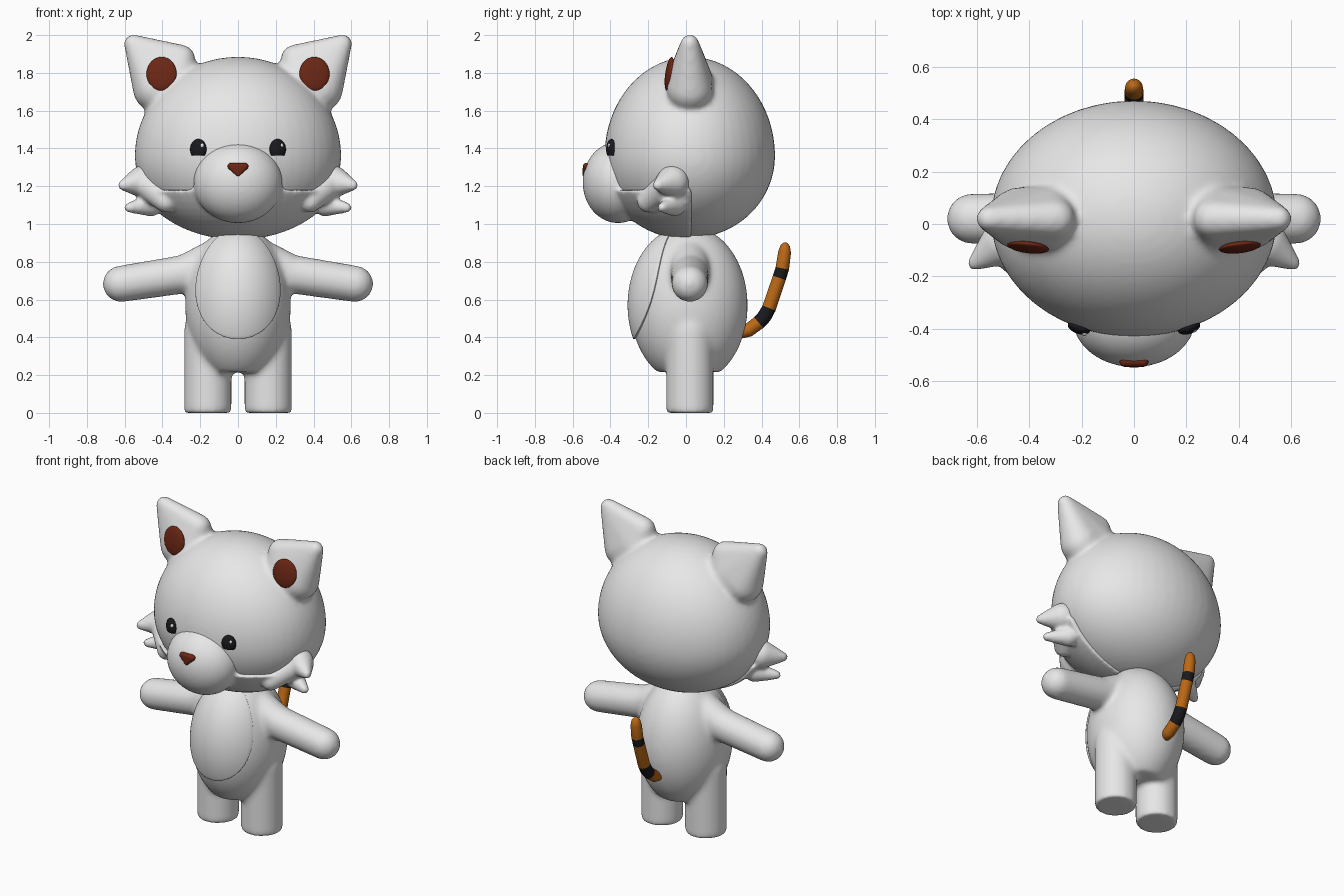
import bpy, bmesh, math
from mathutils import Vector, Matrix

if "Cube" in bpy.data.objects:
    bpy.data.objects.remove(bpy.data.objects["Cube"], do_unlink=True)


def material(name, color):
    m = bpy.data.materials.new(name)
    m.use_nodes = True
    m.diffuse_color = (*color, 1)
    m.node_tree.nodes["Principled BSDF"].inputs["Base Color"].default_value = (*color, 1)
    return m


WHITE = material("soft white", (0.8, 0.8, 0.8))
BROWN = material("red brown", (0.15, 0.02, 0.007))
BLACK = material("black", (0.01, 0.01, 0.012))
ORANGE = material("orange", (0.5, 0.14, 0.008))
GLINT = material("bright white", (1, 1, 1))

# Unit directions used for every rounded hull
tmp = bmesh.new()
bmesh.ops.create_icosphere(tmp, subdivisions=3, radius=1)
UNIT = [v.co.copy() for v in tmp.verts]
tmp.free()


def append(bm, part):
    """Add the geometry of part to bm."""
    bmesh.ops.recalc_face_normals(part, faces=part.faces)
    mesh = bpy.data.meshes.new("part")
    part.to_mesh(mesh)
    part.free()
    bm.from_mesh(mesh)
    bpy.data.meshes.remove(mesh)


def ball(bm, center, radii, low=None, cuts=(), turn=0):
    """Ellipsoid with its own lower z radius, trimmed by (point, normal) cuts."""
    part = bmesh.new()
    bmesh.ops.create_uvsphere(part, u_segments=48, v_segments=32, radius=1)
    spin = Matrix.Rotation(turn, 3, 'Z')
    for v in part.verts:
        rz = low if low and v.co.z < 0 else radii[2]
        v.co = spin @ Vector((v.co.x * radii[0], v.co.y * radii[1], v.co.z * rz)) + Vector(center)
    for point, normal in cuts:
        bmesh.ops.bisect_plane(part, geom=part.verts[:] + part.edges[:] + part.faces[:],
                               plane_co=point, plane_no=normal, clear_outer=True)
        bmesh.ops.holes_fill(part, edges=[e for e in part.edges if e.is_boundary], sides=0)
    append(bm, part)


def hull(bm, *spheres, side=1):
    """Convex skin around spheres given as (x, y, z, radius)."""
    part = bmesh.new()
    for x, y, z, r in spheres:
        for u in UNIT:
            part.verts.new(Vector((x * side, y, z)) + u * r)
    bmesh.ops.convex_hull(part, input=part.verts[:])
    bmesh.ops.delete(part, geom=[v for v in part.verts if not v.link_faces], context='VERTS')
    append(bm, part)


def finish(name, bm, mats, voxel=None, smooth=0):
    mesh = bpy.data.meshes.new(name)
    bm.to_mesh(mesh)
    bm.free()
    for m in mats:
        mesh.materials.append(m)
    for p in mesh.polygons:
        p.use_smooth = True
    ob = bpy.data.objects.new(name, mesh)
    bpy.context.collection.objects.link(ob)
    if voxel:
        mod = ob.modifiers.new("blend", 'REMESH')
        mod.mode = 'VOXEL'
        mod.voxel_size = voxel
        mod.use_smooth_shade = True
        mod = ob.modifiers.new("soften", 'SMOOTH')
        mod.factor = 0.5
        mod.iterations = smooth
    return ob


# Body with arms and legs blended together
bm = bmesh.new()
ball(bm, (0, 0.015, 0.57), (0.28, 0.312, 0.42), cuts=[((0, 0, 0.215), (0, 0, -1))])
for s in (-1, 1):
    hull(bm, (0.62, 0.02, 0.683, 0.097), (0.28, 0.02, 0.735, 0.103), side=s)
    hull(bm, (0.28, 0.02, 0.735, 0.103), (0.1, 0.02, 0.82, 0.11), side=s)
    leg = bmesh.new()
    bmesh.ops.create_cone(leg, cap_ends=True, segments=40, radius1=0.126, radius2=0.126,
                          depth=0.42, matrix=Matrix.Translation((0.16 * s, 0.02, 0.21)))
    append(bm, leg)
    ball(bm, (0.16 * s, 0.02, 0.42), (0.126, 0.126, 0.16))
finish("body", bm, [WHITE], 0.014, 12)

# Raised belly panel following the body curve
bm = bmesh.new()
bmesh.ops.create_grid(bm, x_segments=32, y_segments=32, size=1)
for v in bm.verts:
    u, w = v.co.x, v.co.y
    px = u * math.sqrt(1 - w * w / 2)
    pz = w * math.sqrt(1 - u * u / 2)
    x = 0.225 * px * (1 - 0.12 * pz)
    z = 0.685 + 0.295 * pz
    depth = 1 - (x / 0.28) ** 2 - ((z - 0.57) / 0.42) ** 2
    v.co = (x, 0.003 - 0.312 * math.sqrt(max(depth, 0.03)), z)
bmesh.ops.recalc_face_normals(bm, faces=bm.faces)
belly = finish("belly_panel", bm, [WHITE])
mod = belly.modifiers.new("thickness", 'SOLIDIFY')
mod.thickness = 0.04
mod.offset = 0 if belly.data.polygons[0].normal.y > 0 else -1
mod = belly.modifiers.new("edge", 'BEVEL')
mod.width = 0.008
mod.segments = 2

# Head with ears
bm = bmesh.new()
ball(bm, (0, 0.02, 1.36), (0.547, 0.452, 0.525), low=0.435)
for s in (-1, 1):
    hull(bm, (0.557, 0.02, 1.957, 0.048), (0.33, 0.02, 1.76, 0.122),
         (0.435, 0.02, 1.715, 0.122), (0.3, 0.02, 1.875, 0.075), side=s)
finish("head", bm, [WHITE], 0.015, 10)

# Muzzle, jaw mask and cheek tufts
bm = bmesh.new()
ball(bm, (0, 0.02, 1.36), (0.575, 0.48, 0.45), low=0.443,
     cuts=[((0, 0, 1.18), (0, 0, 1)), ((0, 0.03, 0), (0, 1, 0))])
ball(bm, (0, -0.36, 1.22), (0.235, 0.187, 0.215))
for s in (-1, 1):
    hull(bm, (0.5, -0.07, 1.225, 0.087), (0.61, -0.15, 1.205, 0.027), side=s)
    hull(bm, (0.5, -0.07, 1.225, 0.08), (0.38, -0.2, 1.12, 0.06), side=s)
    hull(bm, (0.46, -0.06, 1.1, 0.06), (0.575, -0.125, 1.087, 0.027), side=s)
finish("muzzle_and_cheeks", bm, [WHITE], 0.012, 5)

# Nose
bm = bmesh.new()
hull(bm, (-0.036, -0.527, 1.305, 0.019), (0.036, -0.527, 1.305, 0.019), (0, -0.53, 1.266, 0.019))
finish("nose", bm, [BROWN])

for s, label in ((1, "left"), (-1, "right")):
    # Inner ear pad, leaning back with the ear
    bm = bmesh.new()
    ball(bm, (0, 0, 0), (0.08, 0.02, 0.09))
    bm.transform(Matrix.Translation((0.405 * s, -0.088, 1.795)) @ Matrix.Rotation(-0.14, 4, 'X')
                 @ Matrix.Rotation(0.12 * s, 4, 'Z'))
    finish(label + "_inner_ear", bm, [BROWN])

    # Domed eye with a flat lower edge
    bm = bmesh.new()
    ball(bm, (0.21 * s, -0.395, 1.395), (0.045, 0.025, 0.055), turn=0.33 * s,
         cuts=[((0, 0, 1.363), (0, 0, -1))])
    finish(label + "_eye", bm, [BLACK])
    bm = bmesh.new()
    ball(bm, (0.21 * s + 0.02, -0.411 + 0.007 * s, 1.415), (0.01, 0.01, 0.012))
    finish(label + "_eye_glint", bm, [GLINT])

# Striped tail: rings along a bent path, each with (y, z, radius, band material)
path = [(0.27, 0.42, 0.03, 0), (0.33, 0.437, 0.036, 0), (0.385, 0.478, 0.037, 1),
        (0.415, 0.51, 0.038, 1), (0.44, 0.555, 0.037, 0), (0.494, 0.715, 0.036, 1),
        (0.51, 0.765, 0.036, 0), (0.522, 0.85, 0.034, 0), (0.525, 0.885, 0.025, 0),
        (0.526, 0.903, 0.008, 0)]
bm = bmesh.new()
rings = []
for i, (y, z, r, band) in enumerate(path):
    a, b = path[max(i - 1, 0)], path[min(i + 1, len(path) - 1)]
    along = Vector((0, b[0] - a[0], b[1] - a[1])).normalized()
    across = Vector((0, -along.z, along.y))
    rings.append([bm.verts.new(Vector((r * math.cos(t), y, z)) + across * r * math.sin(t))
                  for t in (2 * math.pi * k / 20 for k in range(20))])
for i in range(len(rings) - 1):
    for k in range(20):
        n = (k + 1) % 20
        f = bm.faces.new((rings[i][k], rings[i][n], rings[i + 1][n], rings[i + 1][k]))
        f.material_index = path[i][3]
bm.faces.new(rings[0])
bm.faces.new(rings[-1])
bmesh.ops.recalc_face_normals(bm, faces=bm.faces)
finish("tail", bm, [ORANGE, BLACK])
